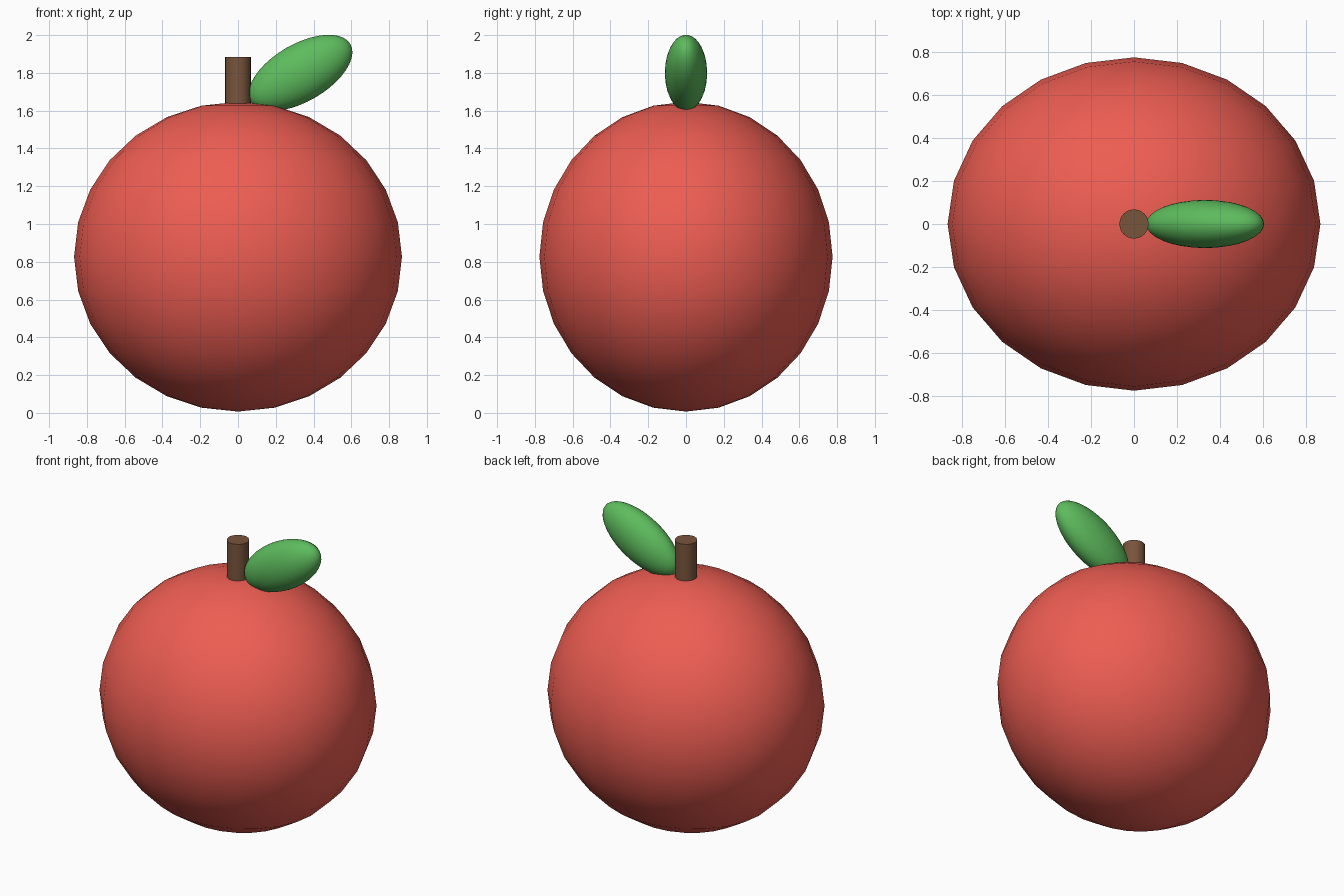
import bpy
import math

if "Cube" in bpy.data.objects:
    bpy.data.objects.remove(bpy.data.objects["Cube"])


def finish(name, color):
    """Name the new object, colour it and shade it smooth."""
    obj = bpy.context.object
    obj.name = name
    mat = bpy.data.materials.new(name + "_colour")
    mat.diffuse_color = (*color, 1)
    mat.use_nodes = True
    mat.node_tree.nodes["Principled BSDF"].inputs["Base Color"].default_value = mat.diffuse_color
    obj.data.materials.append(mat)
    bpy.ops.object.transform_apply(location=False, rotation=True, scale=True)
    bpy.ops.object.shade_smooth_by_angle(angle=math.radians(40))
    return obj


def ellipsoid(name, radii, location, color, segments, rings, tilt=0):
    bpy.ops.mesh.primitive_uv_sphere_add(
        segments=segments, ring_count=rings, radius=1,
        location=location, rotation=(0, tilt, 0))
    bpy.context.object.scale = radii
    return finish(name, color)


# Fruit body: slightly flattened front to back
ellipsoid("fruit_body", (0.868, 0.776, 0.82), (0, 0, 0.827),
          (0.85, 0.11, 0.085), 24, 14)

# Stem: short cylinder sunk into the top of the fruit
stem_bottom, stem_top = 1.58, 1.884
bpy.ops.mesh.primitive_cylinder_add(
    vertices=24, radius=0.068, depth=stem_top - stem_bottom,
    location=(0, 0, (stem_bottom + stem_top) / 2))
finish("stem", (0.19, 0.09, 0.045))

# Leaf: plump ellipsoid tilted up and away from the stem
ellipsoid("leaf", (0.305, 0.112, 0.152), (0.331, 0, 1.8),
          (0.11, 0.5, 0.11), 32, 20, tilt=-math.radians(30))
